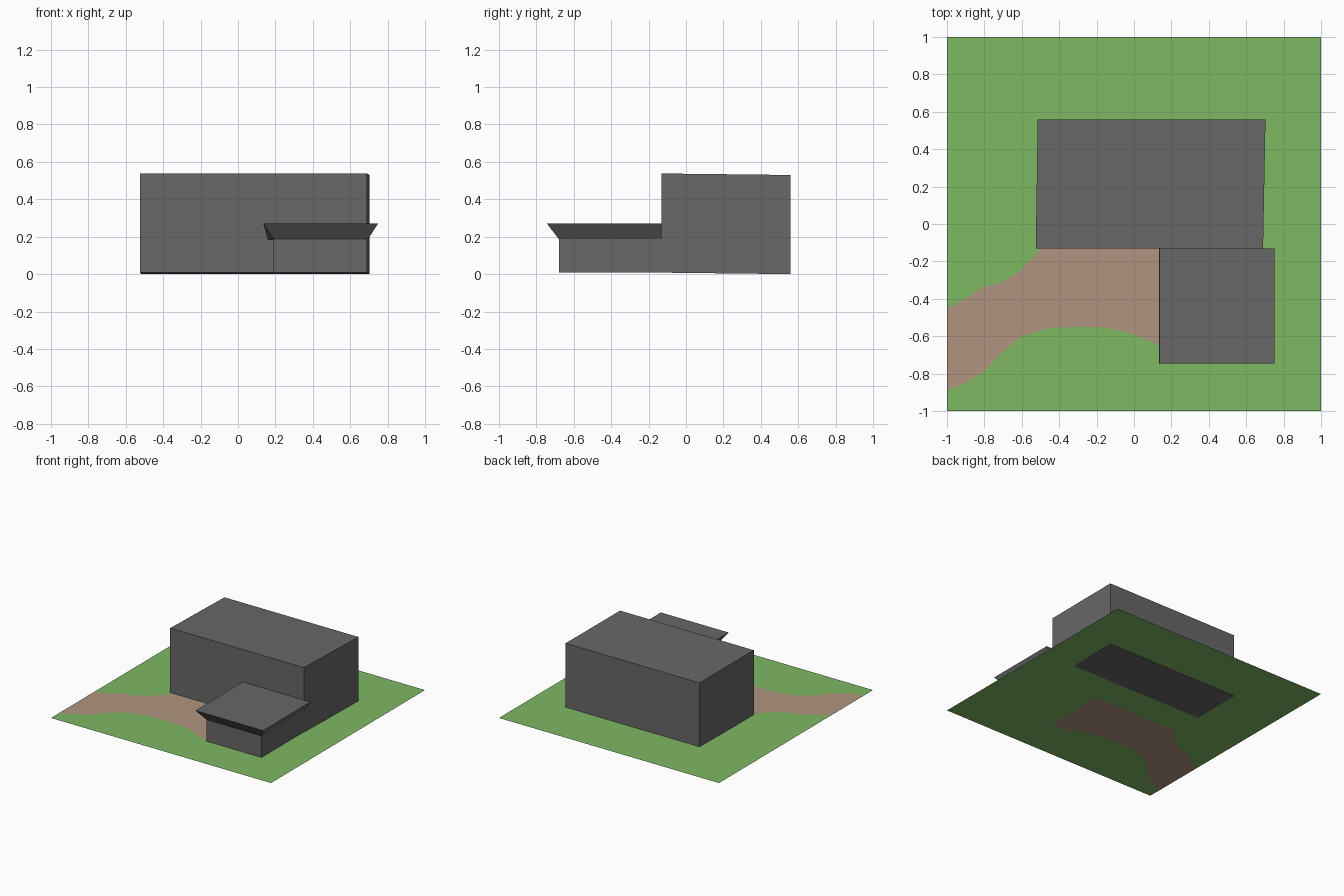
import bpy

if "Cube" in bpy.data.objects:
    bpy.data.objects.remove(bpy.data.objects["Cube"])


def material(name, rgb):
    m = bpy.data.materials.new(name)
    m.diffuse_color = (*rgb, 1)
    m.use_nodes = True
    m.node_tree.nodes["Principled BSDF"].inputs["Base Color"].default_value = m.diffuse_color
    return m


def build(name, verts, faces, mat):
    me = bpy.data.meshes.new(name)
    me.from_pydata(verts, [], faces)
    me.materials.append(mat)
    ob = bpy.data.objects.new(name, me)
    bpy.context.collection.objects.link(ob)
    return ob


def ring_sides(n):
    return [(i, (i + 1) % n, n + (i + 1) % n, n + i) for i in range(n)]


grass = material("grass", (0.21, 0.48, 0.125))
earth = material("earth", (0.434, 0.296, 0.209))
stone = material("stone", (0.136, 0.136, 0.136))

# Lawn and winding path share one flat level
GROUND_Z = 0.005
path_back = [(-1, -.45), (-.92, -.41), (-.8, -.335), (-.72, -.32), (-.62, -.26),
             (-.53, -.17), (-.5, -.13), (.26, -.13)]
path_front = [(.26, -.65), (.13, -.645), (0, -.59), (-.14, -.555), (-.25, -.55),
              (-.45, -.555), (-.6, -.6), (-.7, -.68), (-.8, -.785), (-.9, -.85), (-1, -.89)]
outline = path_back + path_front
lawn = outline + [(-1, -1), (1, -1), (1, 1), (-1, 1)]
for name, pts, mat in (("lawn", lawn, grass), ("path", outline[::-1], earth)):
    build(name, [(x, y, GROUND_Z) for x, y in pts], [tuple(range(len(pts)))], mat)

# Main house: a box leaning very slightly
house_base = [(-.525, -.13, .008), (.69, -.13, .008), (.703, .56, 0), (-.515, .56, 0)]
house_top = [(x, y, z + .53) for x, y, z in house_base]
build("house", house_base + house_top,
      ring_sides(4) + [(3, 2, 1, 0), (4, 5, 6, 7)], stone)

# Annex: three walls running out from the house front
annex_plan = [(.19, -.13), (.19, -.68), (.69, -.68), (.69, -.13)]
build("annex_walls",
      [(x, y, .01) for x, y in annex_plan] + [(x, y, .187) for x, y in annex_plan],
      ring_sides(4)[:3] + [(3, 2, 1, 0)], stone)

# Flared annex roof, widening upward to a flat top
roof_base = [(.16, -.13, .182), (.19, -.68, .187), (.695, -.68, .187), (.695, -.13, .187)]
roof_top = [(.135, -.13, .272), (.135, -.745, .272), (.75, -.745, .272), (.75, -.13, .272)]
build("annex_roof", roof_base + roof_top,
      ring_sides(4) + [(3, 2, 1, 0), (4, 5, 6, 7)], stone)
